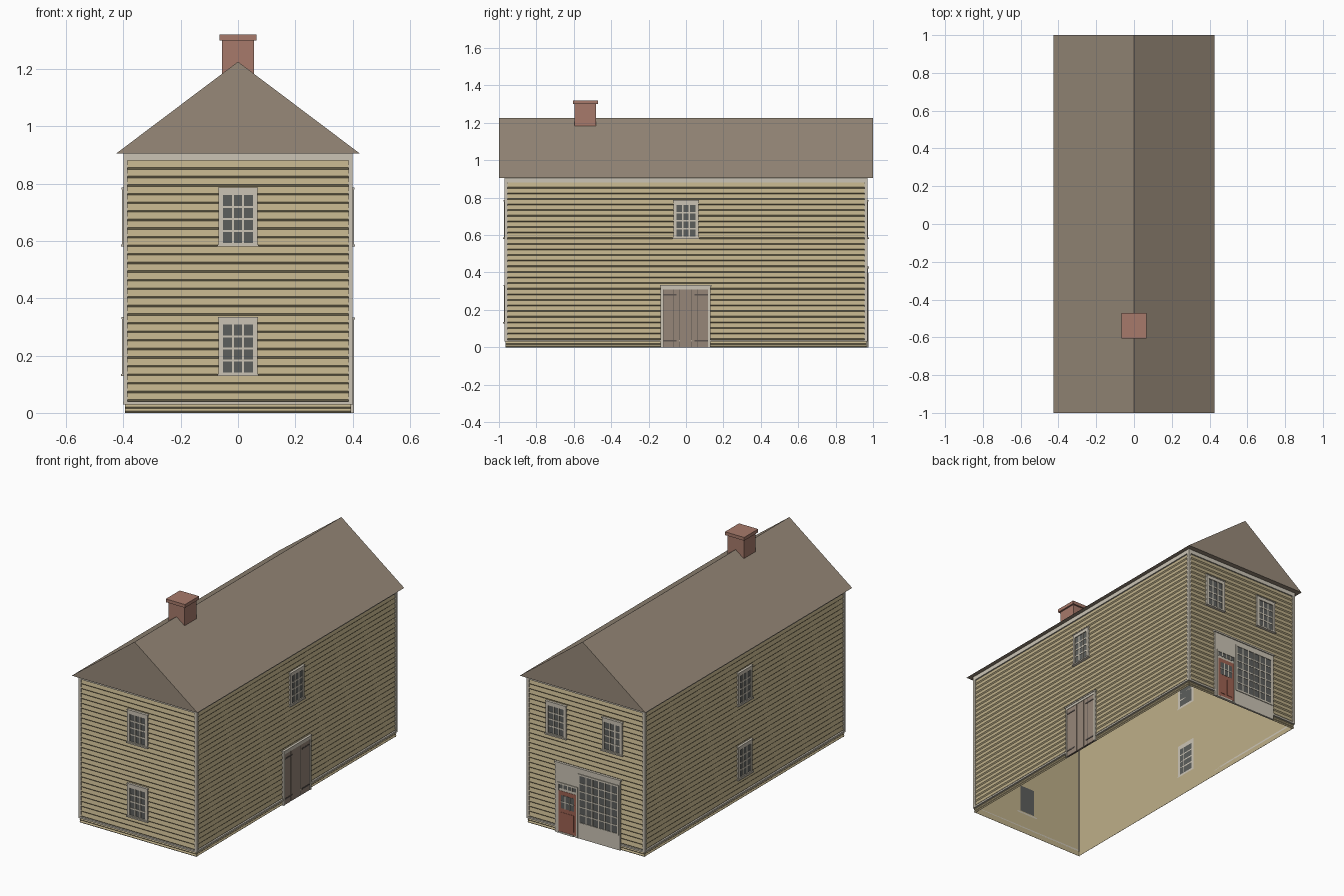
import bpy, bmesh
from mathutils import Matrix, Vector
from math import pi

cube = bpy.data.objects.get("Cube")
if cube:
    bpy.data.objects.remove(cube, do_unlink=True)


def material(name, *rgb):
    lin = [((c / 255 + 0.055) / 1.055) ** 2.4 for c in rgb] + [1]
    m = bpy.data.materials.new(name)
    m.diffuse_color = lin
    m.use_nodes = True
    node = next(n for n in m.node_tree.nodes if n.type == 'BSDF_PRINCIPLED')
    node.inputs["Base Color"].default_value = lin
    node.inputs["Roughness"].default_value = 0.9
    return m


SIDING = material("tan_siding", 190, 175, 137)
TRIM = material("pale_trim", 203, 196, 181)
ROOF = material("brown_roof", 151, 137, 121)
BRICK = material("brick", 167, 122, 107)
GLASS = material("grey_glass", 92, 94, 92)
WOOD = material("weathered_wood", 150, 134, 120)
RED = material("red_door", 158, 98, 82)
IRON = material("dark_iron", 92, 84, 80)

FRONT, RIGHT, BACK, LEFT = range(4)
HX, HY, EAVE = 0.39, 0.96, 0.905


def to_world(side, u, d, z):
    """Wall coordinates: u along the wall, d outward from it, z up."""
    depth = HY if side in (FRONT, BACK) else HX
    return Matrix.Rotation(side * pi / 2, 3, 'Z') @ Vector((u, -depth - d, z))


def half_width(side):
    return HX if side in (FRONT, BACK) else HY


class Part:
    """Collects boxes and faces of several materials into one object."""

    def __init__(self, name, *mats):
        self.name, self.mats, self.bm = name, mats, bmesh.new()

    def face(self, pts, mat):
        f = self.bm.faces.new([self.bm.verts.new(p) for p in pts])
        f.material_index = self.mats.index(mat)

    def hexa(self, lo, hi, mat):
        before = set(self.bm.faces)
        lo, hi = Vector(lo), Vector(hi)
        m = Matrix.Translation((lo + hi) / 2) @ Matrix.Diagonal((*(hi - lo), 1))
        bmesh.ops.create_cube(self.bm, size=1, matrix=m)
        for f in set(self.bm.faces) - before:
            f.material_index = self.mats.index(mat)

    def box(self, side, u0, u1, z0, z1, d, mat, d0=0):
        a, b = to_world(side, u0, d0, z0), to_world(side, u1, d, z1)
        self.hexa([min(p) for p in zip(a, b)], [max(p) for p in zip(a, b)], mat)

    def grid(self, side, u0, u1, z0, z1, cols, rows, d, bar):
        """Glass plate with glazing bars in front of it."""
        self.box(side, u0, u1, z0, z1, d, GLASS)
        for i in range(1, cols):
            u = u0 + (u1 - u0) * i / cols
            self.box(side, u - bar / 2, u + bar / 2, z0, z1, d + 0.002, TRIM)
        for i in range(1, rows):
            z = z0 + (z1 - z0) * i / rows
            self.box(side, u0, u1, z - bar / 2, z + bar / 2, d + 0.0018, TRIM)

    def surround(self, side, o, i, d):
        """Four boards between the outer and inner rectangles (u0, u1, z0, z1)."""
        self.box(side, o[0], i[0], o[2], o[3], d, TRIM)
        self.box(side, i[1], o[1], o[2], o[3], d, TRIM)
        self.box(side, i[0], i[1], i[3], o[3], d, TRIM)
        if i[2] > o[2]:
            self.box(side, i[0], i[1], o[2], i[2], d, TRIM)

    def done(self, fix_normals=True):
        if fix_normals:
            bmesh.ops.recalc_face_normals(self.bm, faces=self.bm.faces)
        me = bpy.data.meshes.new(self.name)
        self.bm.to_mesh(me)
        self.bm.free()
        for m in self.mats:
            me.materials.append(m)
        ob = bpy.data.objects.new(self.name, me)
        bpy.context.collection.objects.link(ob)
        return ob


# Thin wall shell, open underneath
shell = Part("wall_shell", SIDING)
for s in range(4):
    w = half_width(s)
    shell.face([to_world(s, u, 0, z) for u, z in ((-w, 0), (w, 0), (w, EAVE), (-w, EAVE))], SIDING)
shell.done(False)


# Clapboards: each has a sloped face and a short underside
def clapboards(name, z0, z1, count, extra):
    part = Part(name, SIDING)
    step = (z1 - z0) / count
    for s in range(4):
        w = half_width(s) + extra
        for i in range(count):
            z = z0 + i * step
            profile = [(0.001, z), (0.007, z + 0.006), (0.001, z + step)]
            for (da, za), (db, zb) in zip(profile, profile[1:]):
                part.face([to_world(s, -w, da, za), to_world(s, w, da, za),
                           to_world(s, w, db, zb), to_world(s, -w, db, zb)], SIDING)
    part.done(False)


clapboards("clapboard_siding", 0.04, 0.88, 28, 0)
clapboards("base_boards", 0, 0.03, 2, 0.005)

# Corner boards, frieze and water table
corners = Part("corner_boards", TRIM)
for sx in (-1, 1):
    for sy in (-1, 1):
        x, y = sorted((sx * 0.385, sx * 0.4)), sorted((sy * 0.955, sy * 0.97))
        corners.hexa((x[0], y[0], 0.03), (x[1], y[1], EAVE), TRIM)
corners.done()
bands = Part("frieze_and_water_table", TRIM)
for s in range(4):
    w = half_width(s)
    bands.box(s, -w, w, 0.88, EAVE, 0.009, TRIM)
    bands.box(s, -w - 0.011, w + 0.011, 0.03, 0.04, 0.011, TRIM)
bands.done()

# Solid gable roof
roof = Part("gable_roof", ROOF)
ends = [[(-0.425, y, EAVE), (0.425, y, EAVE), (0, y, 1.225)] for y in (-1, 1)]
for tri in ends:
    roof.face(tri, ROOF)
for i in range(3):
    j = (i + 1) % 3
    roof.face([ends[0][i], ends[0][j], ends[1][j], ends[1][i]], ROOF)
bmesh.ops.remove_doubles(roof.bm, verts=roof.bm.verts, dist=0.0001)
roof.done()

# Chimney with cap
chimney = Part("chimney", BRICK)
chimney.hexa((-0.055, -0.595, 1.1), (0.055, -0.48, 1.3), BRICK)
chimney.hexa((-0.065, -0.605, 1.3), (0.065, -0.47, 1.32), BRICK)
chimney.done()


# Windows
def window(name, side, u, z):
    p = Part(name, TRIM, GLASS)
    inner = (u - 0.052, u + 0.052, z + 0.01, z + 0.177)
    p.surround(side, (u - 0.068, u + 0.068, z, z + 0.2), inner, 0.014)
    p.grid(side, *inner, 3, 4, 0.009, 0.008)
    p.box(side, u - 0.072, u + 0.072, z - 0.003, z + 0.005, 0.019, TRIM)
    p.box(side, u - 0.07, u + 0.07, z + 0.197, z + 0.203, 0.017, TRIM)
    p.done()


LOW, HIGH = 0.131, 0.583
window("front_lower_window", FRONT, 0, LOW)
window("front_upper_window", FRONT, 0, HIGH)
window("right_upper_window", RIGHT, 0, HIGH)
window("left_lower_window", LEFT, 0, LOW)
window("left_upper_window", LEFT, 0, HIGH)
window("back_upper_window_a", BACK, -0.2, HIGH)
window("back_upper_window_b", BACK, 0.18, HIGH)

# Plank double door with strap hinges
door = Part("plank_door", TRIM, WOOD, IRON)
door.surround(RIGHT, (-0.135, 0.13, 0, 0.33), (-0.123, 0.118, 0, 0.31), 0.015)
door.box(RIGHT, -0.14, 0.135, 0.325, 0.333, 0.018, TRIM)
door.box(RIGHT, -0.123, 0.118, 0, 0.31, 0.011, IRON)
seams = [-0.123, -0.065, -0.034, 0.028, 0.059, 0.118]
for a, b in zip(seams, seams[1:]):
    door.box(RIGHT, a + 0.0015, b - 0.0015, 0, 0.31, 0.0125, WOOD)
for z in (0.035, 0.28):
    door.box(RIGHT, -0.123, -0.05, z - 0.004, z + 0.004, 0.0145, IRON)
    door.box(RIGHT, 0.045, 0.118, z - 0.004, z + 0.004, 0.0145, IRON)
door.done()

# Shop front with display window, door and transom
shop = Part("shop_front", TRIM, GLASS, RED)
shop.box(BACK, -0.205, 0.235, 0, 0.422, 0.012, TRIM)
shop.box(BACK, -0.21, 0.24, 0.422, 0.432, 0.018, TRIM)
shop.surround(BACK, (-0.048, 0.226, 0.09, 0.396), (-0.038, 0.216, 0.1, 0.386), 0.016)
shop.grid(BACK, -0.038, 0.216, 0.1, 0.386, 6, 6, 0.013, 0.007)
shop.surround(BACK, (-0.19, -0.052, 0, 0.31), (-0.18, -0.062, 0, 0.3), 0.016)
shop.grid(BACK, -0.18, -0.062, 0.275, 0.3, 4, 1, 0.013, 0.007)
shop.box(BACK, -0.18, -0.062, 0.01, 0.26, 0.0135, RED)
shop.grid(BACK, -0.165, -0.077, 0.155, 0.235, 3, 2, 0.0145, 0.006)
shop.surround(BACK, (-0.165, -0.077, 0, 0.01), (-0.165, -0.077, 0, 0), 0.016)
for u in (-0.165, -0.115):
    shop.box(BACK, u, u + 0.038, 0.03, 0.13, 0.0155, RED)
shop.done()
